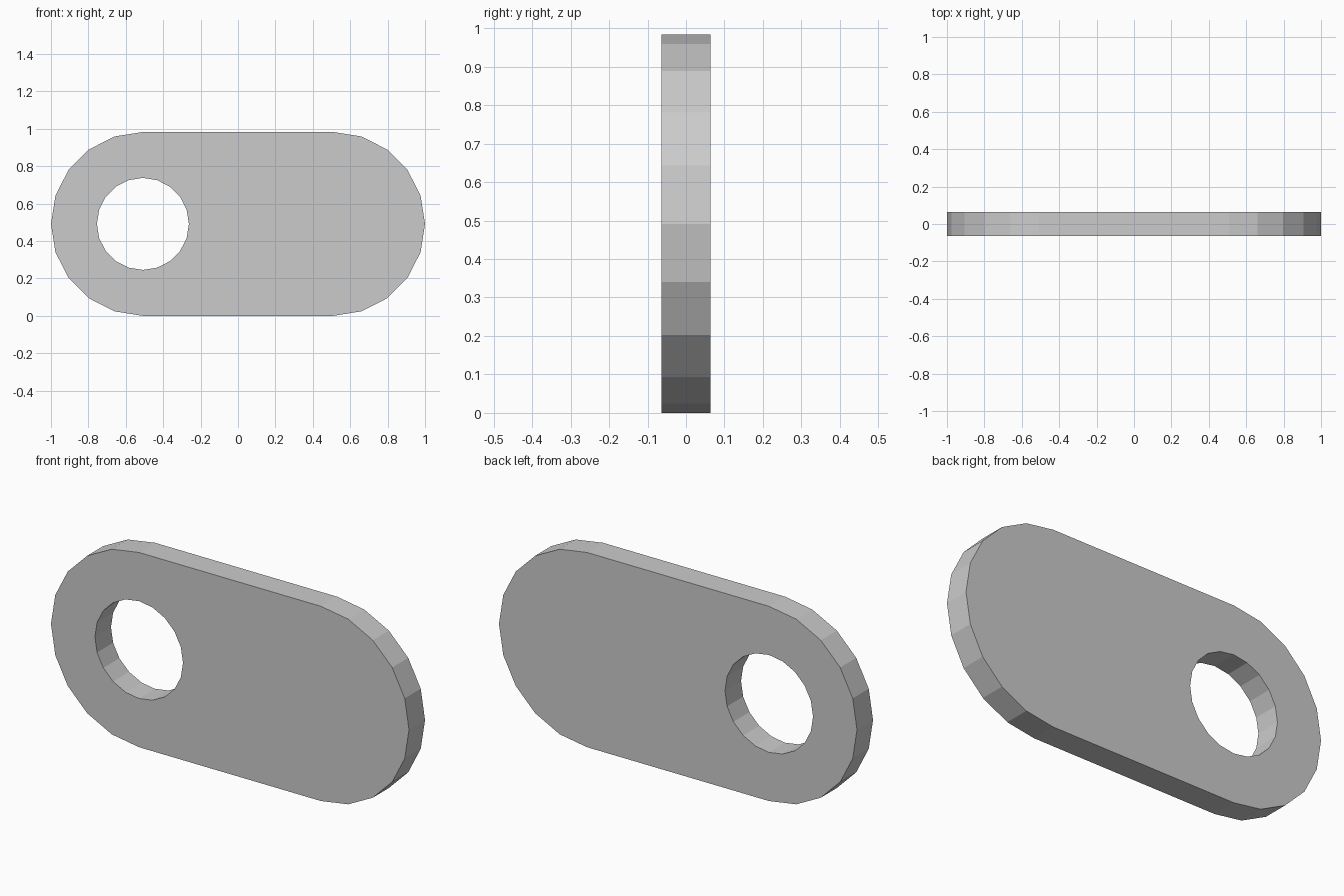
import bpy, bmesh
from math import sin, cos, pi

if "Cube" in bpy.data.objects:
    bpy.data.objects.remove(bpy.data.objects["Cube"])

R, HOLE_R, CX, HALF_T = 0.4915, 0.246, 0.5085, 0.064
SEG = 10  # segments per half circle

bm = bmesh.new()


def half_arc(cx, radius, start):
    """Half circle of vertices on the front plane, counter-clockwise from the front."""
    angles = [start + pi * i / SEG for i in range(SEG + 1)]
    return [bm.verts.new((cx + radius * cos(a), -HALF_T, R + radius * sin(a))) for a in angles]


# Front face: ring of quads round the left of the hole, one face for the rest
left = half_arc(-CX, R, pi / 2)
right = half_arc(CX, R, -pi / 2)
hole_left = half_arc(-CX, HOLE_R, pi / 2)
hole_right = half_arc(-CX, HOLE_R, -pi / 2)
hole_right[0], hole_right[-1] = hole_left[-1], hole_left[0]
for i in range(SEG):
    bm.faces.new((left[i], left[i + 1], hole_left[i + 1], hole_left[i]))
bm.faces.new([left[-1]] + right + [left[0]] + hole_right[::-1])
for v in [v for v in bm.verts if not v.link_faces]:
    bm.verts.remove(v)

# Thickness: extrude the front to the back, keeping the front closed
front = bm.faces[:]
ext = bmesh.ops.extrude_face_region(bm, geom=front, use_keep_orig=True)
moved = [g for g in ext["geom"] if isinstance(g, bmesh.types.BMVert)]
bmesh.ops.translate(bm, verts=moved, vec=(0, 2 * HALF_T, 0))
bmesh.ops.recalc_face_normals(bm, faces=bm.faces[:])

mesh = bpy.data.meshes.new("link_plate")
bm.to_mesh(mesh)
bm.free()
plate = bpy.data.objects.new("link_plate", mesh)
bpy.context.collection.objects.link(plate)
